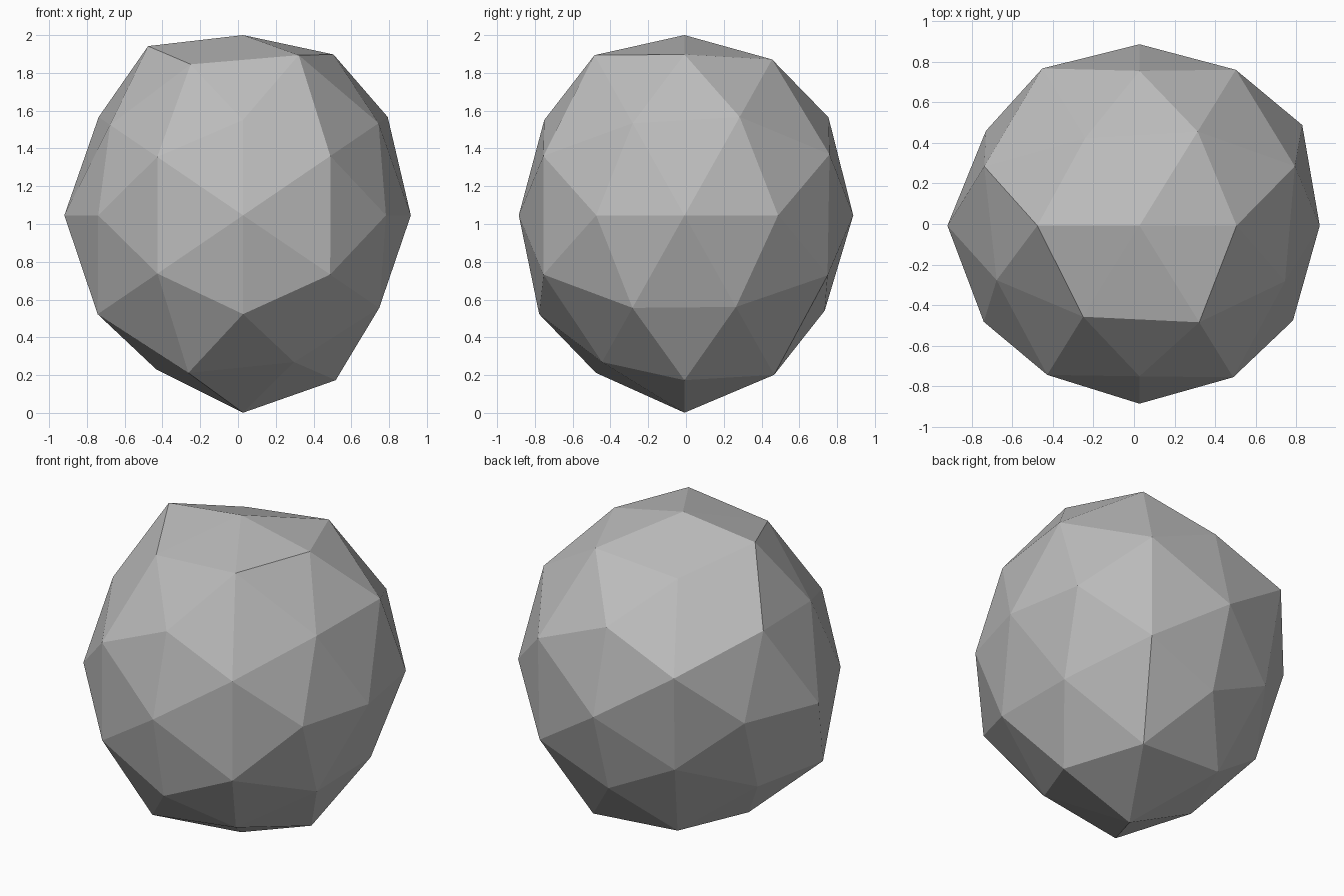
import bpy
import bmesh
from itertools import product
from mathutils import Vector

if "Cube" in bpy.data.objects:
    bpy.data.objects.remove(bpy.data.objects["Cube"])

CENTRE = Vector((0.027, -0.008, 1.046))
SCALE = (0.909, 0.909, 1.0)

# Point families of a once-subdivided icosahedron: a direction, then one
# radius per sign combination (x, y, z; minus before plus, zeros skipped).
FAMILIES = [
    ((1, 0, 0), (1.041, 0.977)),
    ((0, 1, 0), (0.965, 0.983)),
    ((0, 0, 1), (1.045, 0.954)),
    ((0.5257, 0, 0.8507), (0.960, 1.053, 1.026, 1.001)),
    ((0, 0.8507, 0.5257), (0.995, 0.960, 0.960, 0.986)),
    ((0.8507, 0.5257, 0), (0.992, 0.978, 0.978, 1.037)),
    ((0.309, 0.5, 0.809), (1.031, 0.988, 0.998, 0.950, 0.960, 1.048, 1.044, 1.020)),
    ((0.809, 0.309, 0.5), (1.047, 0.957, 0.967, 1.040, 0.980, 0.975, 0.970, 1.041)),
    ((0.5, 0.809, 0.309), (0.998, 1.000, 0.945, 1.053, 1.015, 1.016, 1.030, 1.044)),
]

# Regular faceted ball from the hull of the unit directions
bm = bmesh.new()
radius = {}
for direction, radii in FAMILIES:
    signs = product(*[(-1, 1) if d else (0,) for d in direction])
    for sign, r in zip(signs, radii):
        v = bm.verts.new([s * d for s, d in zip(sign, direction)])
        radius[v] = r
bmesh.ops.convex_hull(bm, input=list(bm.verts))

# Push each corner in or out to roughen the rock, then stretch it upright
for v, r in radius.items():
    v.co = CENTRE + Vector([c * r * s for c, s in zip(v.co, SCALE)])
bmesh.ops.recalc_face_normals(bm, faces=bm.faces)

mesh = bpy.data.meshes.new("rock")
bm.to_mesh(mesh)
bm.free()

# Plain grey stone
stone = bpy.data.materials.new("stone_grey")
stone.diffuse_color = (0.5, 0.5, 0.5, 1)
stone.use_nodes = True
stone.node_tree.nodes["Principled BSDF"].inputs["Base Color"].default_value = stone.diffuse_color
mesh.materials.append(stone)

rock = bpy.data.objects.new("rock", mesh)
bpy.context.collection.objects.link(rock)
